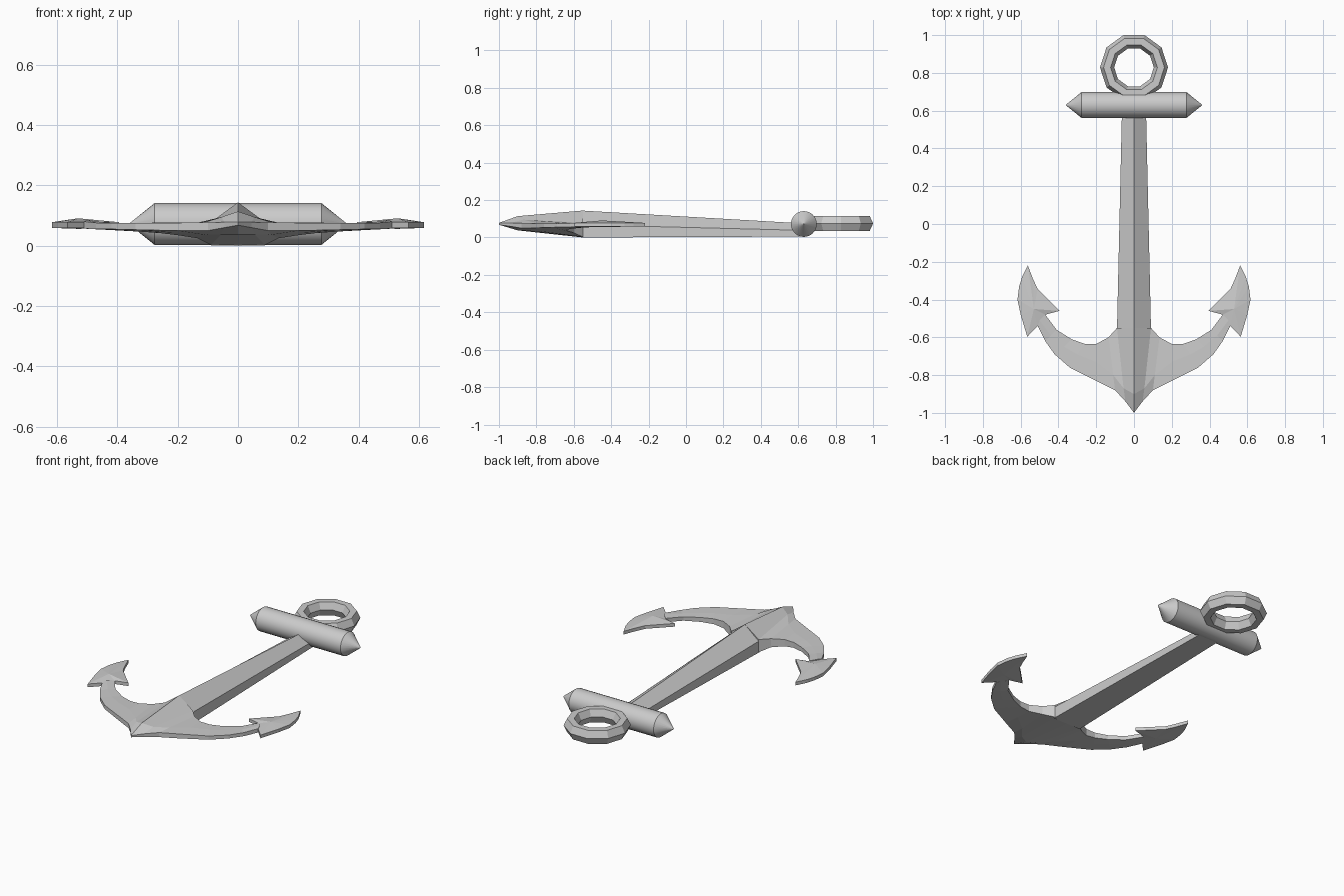
import bpy, bmesh, math
from mathutils import Matrix

if "Cube" in bpy.data.objects:
    bpy.data.objects.remove(bpy.data.objects["Cube"])


def finish(name, bm, mirror=False):
    bmesh.ops.recalc_face_normals(bm, faces=bm.faces)
    mesh = bpy.data.meshes.new(name)
    bm.to_mesh(mesh)
    bm.free()
    ob = bpy.data.objects.new(name, mesh)
    bpy.context.collection.objects.link(ob)
    if mirror:
        m = ob.modifiers.new("Mirror", "MIRROR")
        m.use_clip = True
    return ob


def loft(bm, sections, cap_start=True, cap_end=True, closed=False):
    """Join equal-length closed sections with quads."""
    rings = [[bm.verts.new(p) for p in s] for s in sections]
    n = len(rings[0])
    pairs = list(zip(rings, rings[1:]))
    if closed:
        pairs.append((rings[-1], rings[0]))
    for a, b in pairs:
        for i in range(n):
            j = (i + 1) % n
            bm.faces.new((a[i], a[j], b[j], b[i]))
    if cap_start and not closed:
        bm.faces.new(rings[0])
    if cap_end and not closed:
        bm.faces.new(rings[-1])


# Ring: ten segments with a hexagonal section
bm = bmesh.new()
sections = []
for k in range(10):
    a = math.tau * k / 10
    sec = []
    for j in range(6):
        t = math.tau * j / 6
        r = 0.1425 + 0.0375 * math.cos(t)
        sec.append((r * math.cos(a), 0.829 + r * math.sin(a), 0.075 + 0.046 * math.sin(t)))
    sections.append(sec)
loft(bm, sections, closed=True)
finish("ring", bm)

# Stock: cross bar with pointed ends
bm = bmesh.new()
loft(bm, [[(x, 0.63 + r * math.cos(math.tau * k / 24), 0.072 + r * math.sin(math.tau * k / 24))
           for k in range(24)]
          for x, r in ((-0.36, 0.002), (-0.277, 0.069), (0.277, 0.069), (0.36, 0.002))])
stock = finish("stock", bm)
bpy.context.view_layer.objects.active = stock
stock.select_set(True)
bpy.ops.object.shade_smooth_by_angle(angle=math.radians(30))

# Shank: tapering bar with a ridge on top
bm = bmesh.new()
loft(bm, [[(0, y, ridge), (w, y, side), (w, y, low), (-w, y, low), (-w, y, side)]
          for y, w, ridge, side, low in ((-0.56, 0.09, 0.144, 0.068, 0.0),
                                         (0.63, 0.063, 0.075, 0.038, 0.005))])
finish("shank", bm)

# Arms and crown: stations of outer, middle and inner points (x, y, top, bottom)
stations = [
    ((0, -1.0, .078, .068), (0, -.90, .114, .038), (0, -.55, .144, .0)),
    ((.045, -.94, .078, .06), (.055, -.87, .095, .038), (.09, -.55, .078, .003)),
    ((.10, -.88, .077, .05), (.11, -.80, .078, .036), (.135, -.60, .076, .025)),
    ((.20, -.83, .076, .05), (.20, -.73, .077, .042), (.20, -.635, .075, .035)),
    ((.34, -.76, .075, .053), (.30, -.69, .076, .047), (.26, -.635, .074, .042)),
    ((.42, -.69, .075, .055), (.37, -.65, .075, .05), (.33, -.61, .073, .047)),
    ((.47, -.62, .076, .055), (.44, -.59, .076, .053), (.41, -.56, .075, .052)),
    ((.51, -.54, .08, .057), (.50, -.51, .086, .056), (.47, -.48, .08, .057)),
]
bm = bmesh.new()
loft(bm, [[(p[0], p[1], p[2]) for p in s] + [(p[0], p[1], p[3]) for p in reversed(s)]
          for s in stations], cap_start=False)
finish("arms_and_crown", bm, mirror=True)

# Flukes: barbed heads with a raised middle
outline = [(.51, -.54), (.565, -.597), (.60, -.48), (.617, -.40), (.608, -.33), (.592, -.28),
           (.562, -.22), (.535, -.29), (.51, -.345), (.45, -.405), (.395, -.46), (.47, -.48)]
bm = bmesh.new()
top = [bm.verts.new((x, y, .078)) for x, y in outline]
low = [bm.verts.new((x, y, .059)) for x, y in outline]
ct = bm.verts.new((.53, -.45, .091))
cb = bm.verts.new((.53, -.45, .056))
for i in range(len(outline)):
    j = (i + 1) % len(outline)
    bm.faces.new((ct, top[i], top[j]))
    bm.faces.new((cb, low[j], low[i]))
    bm.faces.new((top[i], low[i], low[j], top[j]))
finish("flukes", bm, mirror=True)
